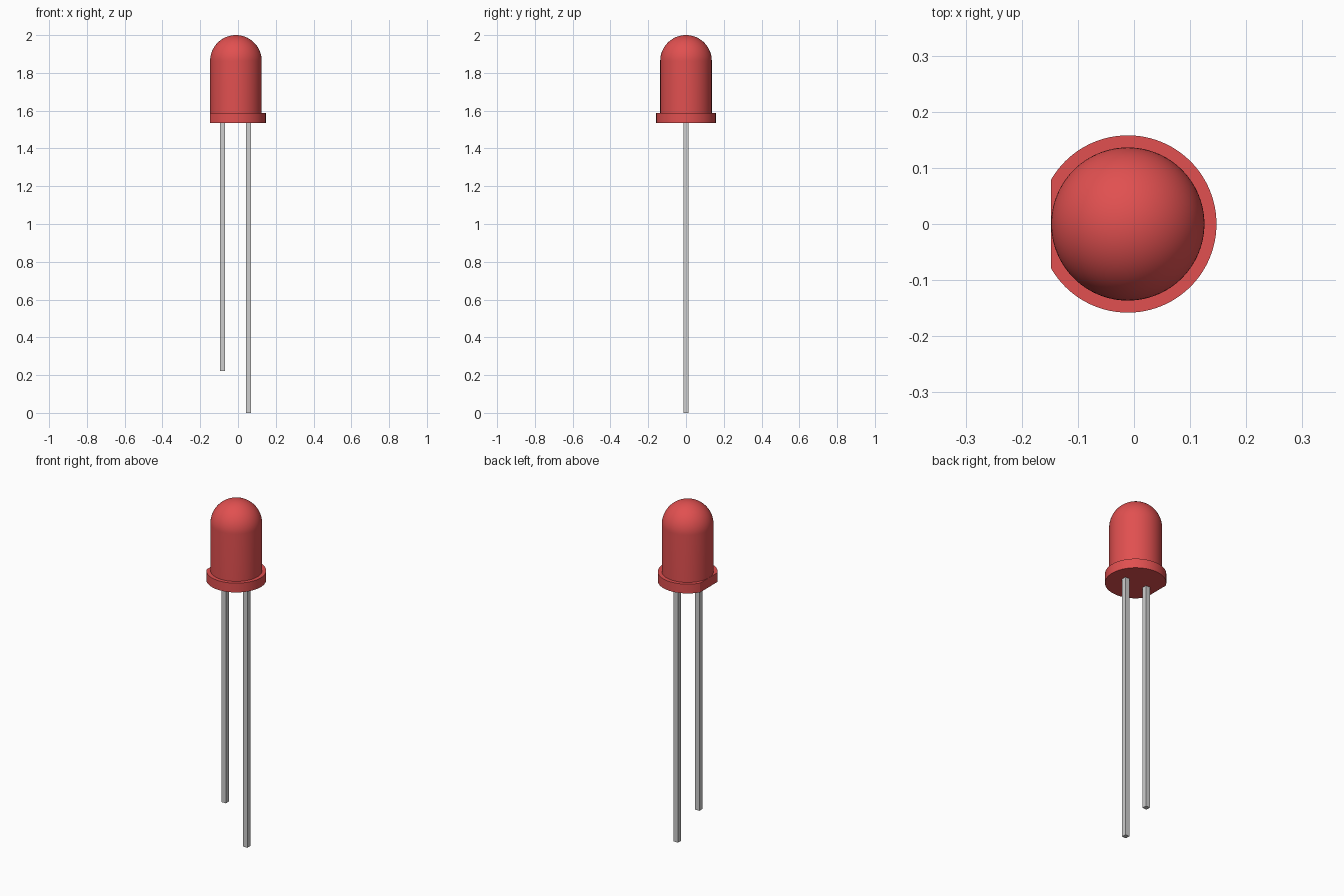
import bpy, bmesh, math
from mathutils import Matrix

if "Cube" in bpy.data.objects:
    bpy.data.objects.remove(bpy.data.objects["Cube"])

CX = -0.011            # axis of the round lens
R_LENS, R_RIM = 0.1365, 0.158
Z_RIM, Z_RIM_TOP, Z_TOP = 1.534, 1.588, 2.0
SEGS = 96


def material(name, rgb):
    m = bpy.data.materials.new(name)
    m.diffuse_color = (*rgb, 1)
    m.use_nodes = True
    m.node_tree.nodes["Principled BSDF"].inputs["Base Color"].default_value = m.diffuse_color
    return m


RED = material("red plastic", (0.75, 0.08, 0.08))
METAL = material("lead metal", (0.62, 0.62, 0.62))


def finish(name, bm, mat, smooth=False):
    bmesh.ops.recalc_face_normals(bm, faces=bm.faces)
    me = bpy.data.meshes.new(name)
    bm.to_mesh(me)
    bm.free()
    me.materials.append(mat)
    ob = bpy.data.objects.new(name, me)
    bpy.context.collection.objects.link(ob)
    if smooth:
        bpy.ops.object.select_all(action='DESELECT')
        ob.select_set(True)
        bpy.context.view_layer.objects.active = ob
        bpy.ops.object.shade_smooth_by_angle(angle=math.radians(30))
    return ob


# Lens: cylinder with a hemispherical dome, spun from a profile
bm = bmesh.new()
zc, n = Z_TOP - R_LENS, 24
profile = [(0, Z_RIM_TOP), (R_LENS, Z_RIM_TOP)]
profile += [(R_LENS * math.cos(i / n * math.pi / 2), zc + R_LENS * math.sin(i / n * math.pi / 2))
            for i in range(n)] + [(0, Z_TOP)]
verts = [bm.verts.new((CX + r, 0, z)) for r, z in profile]
edges = [bm.edges.new(p) for p in zip(verts, verts[1:])]
bmesh.ops.spin(bm, geom=verts + edges, cent=(CX, 0, 0), axis=(0, 0, 1),
               angle=2 * math.pi, steps=SEGS, use_duplicate=False)
bmesh.ops.remove_doubles(bm, verts=bm.verts, dist=1e-5)
finish("lens", bm, RED, True)

# Rim: disc with one side cut flat, level with the lens wall
bm = bmesh.new()
bmesh.ops.create_cone(bm, cap_ends=True, segments=SEGS, radius1=R_RIM, radius2=R_RIM,
                      depth=Z_RIM_TOP - Z_RIM,
                      matrix=Matrix.Translation((CX, 0, (Z_RIM + Z_RIM_TOP) / 2)))
cut = bmesh.ops.bisect_plane(bm, geom=bm.verts[:] + bm.edges[:] + bm.faces[:],
                             plane_co=(CX - R_LENS, 0, 0), plane_no=(-1, 0, 0), clear_outer=True)
bmesh.ops.holes_fill(bm, edges=[e for e in bm.edges if e.is_boundary], sides=0)
finish("rim", bm, RED, True)

# Leads: square wires, the one on the flat side is shorter
for name, x, z0 in (("short_lead", -0.082, 0.222), ("long_lead", 0.056, 0.0)):
    bm = bmesh.new()
    h = Z_RIM + 0.01 - z0
    bmesh.ops.create_cube(bm, size=1, matrix=Matrix.Translation((x, 0, z0 + h / 2))
                          @ Matrix.Diagonal((0.027, 0.027, h, 1)))
    finish(name, bm, METAL)
